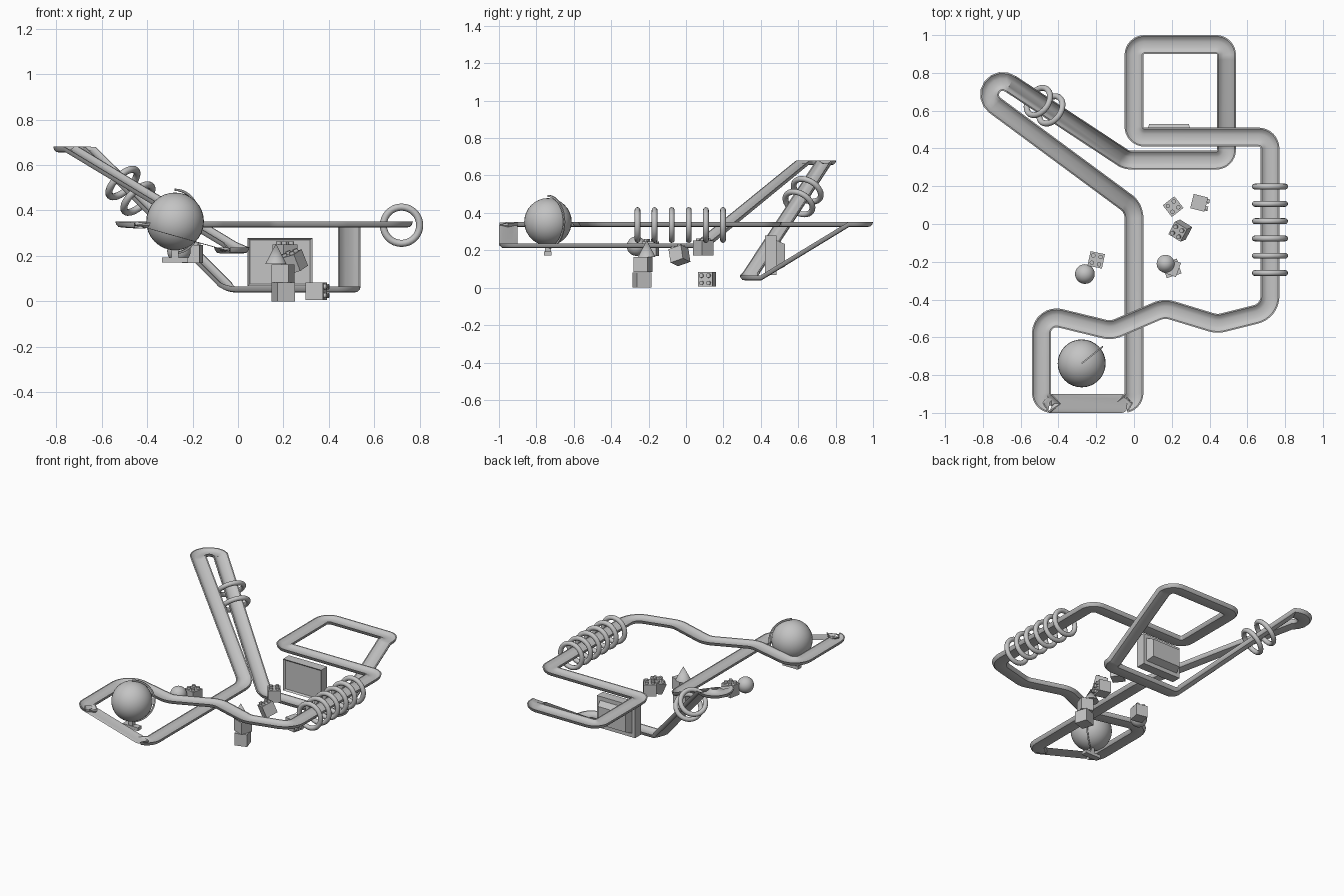
import bpy, bmesh, math
from mathutils import Vector, Matrix, Euler

if "Cube" in bpy.data.objects:
    bpy.data.objects.remove(bpy.data.objects["Cube"])

grey = bpy.data.materials.new("plain grey")
grey.diffuse_color = (0.55, 0.55, 0.55, 1)
grey.use_nodes = True
grey.node_tree.nodes["Principled BSDF"].inputs["Base Color"].default_value = grey.diffuse_color


def finish(bm, name, smooth=None):
    bmesh.ops.recalc_face_normals(bm, faces=bm.faces[:])
    me = bpy.data.meshes.new(name)
    bm.to_mesh(me)
    bm.free()
    me.materials.append(grey)
    ob = bpy.data.objects.new(name, me)
    bpy.context.collection.objects.link(ob)
    if smooth:
        bpy.ops.object.select_all(action='DESELECT')
        ob.select_set(True)
        bpy.context.view_layer.objects.active = ob
        bpy.ops.object.shade_smooth_by_angle(angle=math.radians(smooth))
    return ob


def box(bm, c, s, rot=None):
    m = Matrix.Translation(c) @ (rot or Matrix()) @ Matrix.Diagonal((*s, 1))
    return bmesh.ops.create_cube(bm, size=1, matrix=m)


def sweep(bm, pts, ups, prof, closed):
    """Sweep a closed (side, up) profile along pts; ups are (side, up) pairs."""
    rings = [[bm.verts.new(p + s * a + u * b) for a, b in prof]
             for p, (s, u) in zip(pts, ups)]
    n = len(prof)
    for i in range(len(rings) if closed else len(rings) - 1):
        r0, r1 = rings[i], rings[(i + 1) % len(rings)]
        for j in range(n):
            k = (j + 1) % n
            bm.faces.new((r0[j], r0[k], r1[k], r1[j]))
    if not closed:
        bm.faces.new(rings[0])
        bm.faces.new(rings[-1])


# --- Track: closed looping gutter (x, y, z, corner radius) ---
HI, MID, LOW, TOP = 0.338, 0.224, 0.052, 0.668
knots = [(-.49, -.475, HI, .08), (-.49, -.95, HI, .055), (-.44, -.95, HI - .004, 0),
         (-.05, -.95, MID, 0), (0, -.95, MID, .055), (0, .085, MID, .1)]
for i in range(9):                       # high turn-around
    a = math.radians(234 - i * 22.5)
    knots.append((-.695 + .07 * math.cos(a), .685 + .07 * math.sin(a), TOP, 0))
knots += [(-.04, .338, LOW, .07), (.49, .338, LOW, .055), (.49, .40, LOW, 0),
          (.49, .87, HI, 0), (.49, .95, HI, .055), (0, .95, HI, .055),
          (0, .46, HI, .055), (.72, .46, HI, .06), (.72, -.46, HI, .1),
          (.44, -.53, HI, .12), (.16, -.445, HI, .12), (-.12, -.565, HI, .12)]
path = []
for i, (x, y, z, r) in enumerate(knots):
    p = Vector((x, y, z))
    if not r:
        path.append(p)
        continue
    a = (Vector(knots[i - 1][:3]) - p).normalized()
    b = (Vector(knots[(i + 1) % len(knots)][:3]) - p).normalized()
    half = a.angle(b) / 2
    d = r / math.tan(half)
    mid = (a + b).normalized()
    c = p + mid * (r / math.sin(half))
    span = math.pi / 2 - half
    side = (a - mid * a.dot(mid)).normalized()
    for k in range(9):
        t = span * (1 - k / 4)
        path.append(c - mid * r * math.cos(t) + side * r * math.sin(t))
frames = []
for i, p in enumerate(path):
    t = ((p - path[i - 1]).normalized() + (path[(i + 1) % len(path)] - p).normalized())
    s = Vector((t.y, -t.x, 0)).normalized()
    frames.append((s, s.cross(t.normalized()).normalized()))
right = [(.043, .013), (.05, .013), (.046, 0), (.037, -.010), (.022, -.013)]
inner = [(-.03, .002), (-.016, -.003), (.016, -.003), (.03, .002)]
prof = right + [(-x, y) for x, y in reversed(right)] + inner
bm = bmesh.new()
sweep(bm, path, frames, prof, True)
finish(bm, "track", 35)


# --- Rings threaded on the track ---
def ring(name, c, axis):
    q = Vector(axis).to_track_quat('Z', 'Y').to_euler()
    bpy.ops.mesh.primitive_torus_add(location=c, rotation=q, major_radius=.08,
                                     minor_radius=.0155, major_segments=32, minor_segments=12)
    ob = bpy.context.object
    ob.name = name
    ob.data.materials.append(grey)
    bpy.ops.object.shade_smooth()


for i in range(6):
    ring(f"hoop_{i + 1}", (.72, .198 - .0915 * i, .335), (0, 1, 0))
slope = Vector((.58, -.39, -.60)).normalized()
for i, k in enumerate((-.055, .05)):
    ring(f"slope_hoop_{i + 1}", Vector((-.472, .625, .485)) + slope * k, slope)

# --- Globe with meridian arm and base ---
gc = Vector((-.277, -.738, .352))
bm = bmesh.new()
bmesh.ops.create_uvsphere(bm, u_segments=32, v_segments=16, radius=.127,
                          matrix=Matrix.Translation(gc))
finish(bm, "globe_ball", 30)
out = Vector((.78, .62, 0)).normalized()
side = Vector((-out.y, out.x, 0))
pts, fr = [], []
for i in range(25):
    a = math.pi * (.5 - i / 24)
    rad = out * math.cos(a) + Vector((0, 0, math.sin(a)))
    pts.append(gc + rad * .139)
    fr.append((side, rad))
bm = bmesh.new()
sweep(bm, pts, fr, [(-.004, -.005), (.004, -.005), (.004, .005), (-.004, .005)], False)
finish(bm, "globe_arm")
bm = bmesh.new()
box(bm, (gc.x, gc.y, .182), (.115, .04, .022))
box(bm, (gc.x, gc.y, .208), (.03, .03, .036))
finish(bm, "globe_base")

# --- Small ball ---
bm = bmesh.new()
bmesh.ops.create_uvsphere(bm, u_segments=32, v_segments=16, radius=.052,
                          matrix=Matrix.Translation((-.26, -.265, .222)))
finish(bm, "small_ball", 30)


# --- Studded toy bricks ---
def brick(name, c, rot, s=.078):
    m = Matrix.Translation(c) @ Euler([math.radians(a) for a in rot]).to_matrix().to_4x4()
    bm = bmesh.new()
    bmesh.ops.create_cube(bm, size=s, matrix=m)
    for x in (-1, 1):
        for y in (-1, 1):
            t = Matrix.Translation((x * s * .25, y * s * .25, s / 2 + .006))
            bmesh.ops.create_cone(bm, cap_ends=True, segments=16, radius1=.0115,
                                  radius2=.0115, depth=.014, matrix=m @ t)
    finish(bm, name, 30)


brick("brick_left", (-.2, -.19, .208), (0, 0, -12))
brick("brick_back", (.207, .092, .212), (0, 0, 38))
brick("brick_side", (.345, .112, .045), (0, 90, -14))
brick("brick_tilted", (.245, -.035, .172), (18, -14, -32))

# --- Toy tower: two blocks and a cone ---
bm = bmesh.new()
box(bm, (.2, -.235, .041), (.082,) * 3, Matrix.Rotation(math.radians(18), 4, 'Z'))
finish(bm, "tower_lower_block")
bm = bmesh.new()
box(bm, (.198, -.23, .123), (.08,) * 3, Matrix.Rotation(math.radians(-20), 4, 'Z'))
finish(bm, "tower_upper_block")
bm = bmesh.new()
bmesh.ops.create_cone(bm, cap_ends=True, segments=32, radius1=.047, radius2=0, depth=.09,
                      matrix=Matrix.Translation((.167, -.21, .209)))
finish(bm, "tower_cone", 30)

# --- Television: bezelled panel with a tapered rear housing ---
bm = bmesh.new()
box(bm, (.185, .453, .173), (.286, .063, .213))
bm.normal_update()
front = [f for f in bm.faces if f.normal.y < -.9]
bmesh.ops.inset_region(bm, faces=front, thickness=.014)
bmesh.ops.translate(bm, verts=front[0].verts[:], vec=(0, .01, 0))
finish(bm, "screen_panel")
bm = bmesh.new()
box(bm, (.185, .507, .173), (.24, .046, .16))
back = [v for v in bm.verts if v.co.y > .51]
bmesh.ops.scale(bm, verts=back, vec=(.87, 1, .75),
                space=Matrix.Translation((-.185, 0, -.173)))
finish(bm, "screen_housing")
